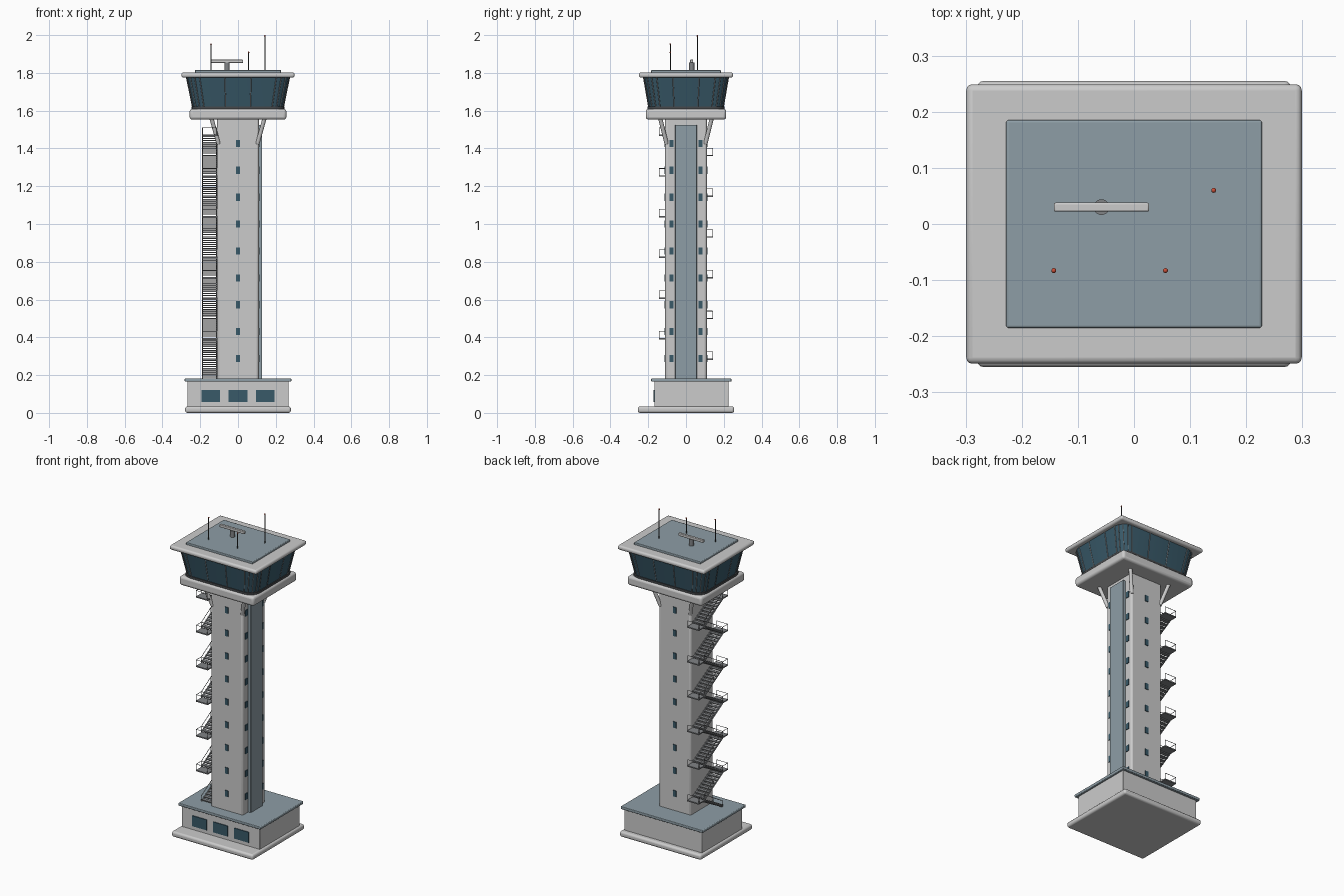
import bpy, bmesh, math
from mathutils import Vector

if "Cube" in bpy.data.objects:
    bpy.data.objects.remove(bpy.data.objects["Cube"])


def material(name, col):
    m = bpy.data.materials.new(name)
    m.diffuse_color = (*col, 1)
    m.use_nodes = True
    m.node_tree.nodes["Principled BSDF"].inputs["Base Color"].default_value = m.diffuse_color
    return m


CONCRETE = material("concrete", (0.62, 0.63, 0.60))
SLATE = material("slate", (0.27, 0.34, 0.38))
GLASS = material("glass", (0.04, 0.10, 0.14))
DARK = material("dark_metal", (0.06, 0.065, 0.07))
STEEL = material("steel", (0.22, 0.23, 0.24))
RED = material("red", (0.6, 0.08, 0.04))


def finish(name, bm, mat, bevel=0, segs=3):
    bmesh.ops.recalc_face_normals(bm, faces=bm.faces)
    me = bpy.data.meshes.new(name)
    bm.to_mesh(me)
    bm.free()
    me.materials.append(mat)
    ob = bpy.data.objects.new(name, me)
    bpy.context.collection.objects.link(ob)
    if bevel:
        mod = ob.modifiers.new("bevel", "BEVEL")
        mod.width, mod.segments = bevel, segs
    bpy.ops.object.select_all(action='DESELECT')
    bpy.context.view_layer.objects.active = ob
    ob.select_set(True)
    bpy.ops.object.shade_smooth_by_angle(angle=math.radians(35))
    return ob


def add_box(bm, lo, hi):
    vs = bmesh.ops.create_cube(bm, size=1)["verts"]
    for v in vs:
        v.co = Vector([(l + h) / 2 + c * (h - l) for l, h, c in zip(lo, hi, v.co)])


def add_rod(bm, a, b, r, n=8):
    a, b = Vector(a), Vector(b)
    d = b - a
    vs = bmesh.ops.create_cone(bm, cap_ends=True, segments=n, radius1=r, radius2=r,
                               depth=d.length)["verts"]
    q = d.to_track_quat('Z', 'Y')
    for v in vs:
        v.co = q @ v.co + (a + b) / 2


def boxes(name, items, mat, bevel=0, segs=3):
    bm = bmesh.new()
    for lo, hi in items:
        add_box(bm, lo, hi)
    return finish(name, bm, mat, bevel, segs)


def rods(name, items, mat, r, n=8):
    bm = bmesh.new()
    for a, b in items:
        add_rod(bm, a, b, r, n)
    return finish(name, bm, mat)


def slab(name, x, y, z0, z1, mat, bevel=0):
    return boxes(name, [((-x, -y, z0), (x, y, z1))], mat, bevel)


# Base building
slab("footing", 0.28, 0.255, 0.0, 0.034, CONCRETE, 0.012)
boxes("base_building", [((-0.268, -0.168, 0.03), (0.268, 0.225, 0.17))], CONCRETE, 0.004)
boxes("base_roof", [((-0.282, -0.184, 0.165), (0.282, 0.24, 0.182))], SLATE, 0.004)
boxes("base_windows", [((x - 0.05, -0.173, 0.057), (x + 0.05, -0.16, 0.122))
                       for x in (-0.144, 0, 0.144)], GLASS)

# Shaft with side panel and window slots
slab("shaft", 0.11, 0.11, 0.17, 1.57, CONCRETE, 0.012)
boxes("lift_panel", [((0.1, -0.058, 0.18), (0.128, 0.058, 1.525))], SLATE, 0.003)
slots = []
for i in range(9):
    z0, z1 = 0.288 + i * 0.1423 - 0.019, 0.288 + i * 0.1423 + 0.019
    for s in (-1, 1):
        y0, y1 = sorted((s * 0.1, s * 0.114))
        slots.append(((-0.011, y0, z0), (0.011, y1, z1)))
        slots.append(((0.1, s * 0.076 - 0.011, z0), (0.114, s * 0.076 + 0.011, z1)))
boxes("shaft_windows", slots, GLASS)

# Corner struts
rods("corner_struts", [((sx * 0.103, sy * 0.103, 1.425), (sx * 0.142, sy * 0.138, 1.565))
                       for sx in (-1, 1) for sy in (-1, 1)], CONCRETE, 0.011, 12)


# Control cab
def ring(x, y, r, z, n=4):
    pts = []
    for k, (sx, sy) in enumerate([(1, 1), (-1, 1), (-1, -1), (1, -1)]):
        for i in range(n + 1):
            a = math.pi / 2 * (k + i / n)
            pts.append(Vector((sx * (x - r) + r * math.cos(a), sy * (y - r) + r * math.sin(a), z)))
    return pts


def loft(name, rings, mat):
    bm = bmesh.new()
    vs = [[bm.verts.new(p) for p in rg] for rg in rings]
    n = len(vs[0])
    for a, b in zip(vs, vs[1:]):
        for i in range(n):
            bm.faces.new((a[i], a[(i + 1) % n], b[(i + 1) % n], b[i]))
    bm.faces.new(vs[0])
    bm.faces.new(vs[-1])
    return finish(name, bm, mat)


slab("cab_floor", 0.256, 0.213, 1.553, 1.61, CONCRETE, 0.014)
loft("cab_sill", [ring(0.247, 0.203, 0.06, 1.605), ring(0.247, 0.203, 0.06, 1.622)], DARK)
low, high = ring(0.24, 0.197, 0.06, 1.615), ring(0.274, 0.226, 0.07, 1.782)
loft("cab_glass", [low, high], GLASS)
bars = [(a, b) for a, b in zip(low, high)]
for s in (-1, 1):
    for t in (-1, 1):
        bars.append(((t * 0.065, s * 0.197, 1.615), (t * 0.07, s * 0.226, 1.782)))
        bars.append(((s * 0.24, t * 0.062, 1.615), (s * 0.274, t * 0.07, 1.782)))
rods("cab_mullions", bars, STEEL, 0.0028, 6)
slab("cab_roof", 0.299, 0.249, 1.775, 1.802, CONCRETE, 0.011)
slab("roof_deck", 0.228, 0.185, 1.795, 1.815, SLATE, 0.004)

# Roof equipment
rods("radar_pedestal", [((-0.058, 0.03, 1.81), (-0.058, 0.03, 1.855))], STEEL, 0.014, 20)
boxes("radar_bar", [((-0.143, 0.022, 1.853), (0.027, 0.038, 1.87))], CONCRETE, 0.003, 2)
masts = [(-0.143, -0.083, 1.957), (0.056, -0.083, 1.913), (0.142, 0.06, 2.0)]
rods("antennas", [((x, y, 1.81), (x, y, z - 0.004)) for x, y, z in masts], DARK, 0.0028)
bm = bmesh.new()
for x, y, z in masts:
    for v in bmesh.ops.create_uvsphere(bm, u_segments=10, v_segments=6, radius=0.0045)["verts"]:
        v.co += Vector((x, y, z - 0.0045))
finish("antenna_lights", bm, RED)

# Zigzag outside stair on the left side
XO, XI, RISE, STEPS, END = -0.188, -0.108, 0.1078, 9, 0.09
treads, landings, rails, stringers = [], [], [], []
for f in range(12):
    z, d = 0.18 + f * RISE, 1 if f % 2 == 0 else -1
    for i in range(STEPS):
        y = d * (-END + (i + 0.5) * 2 * END / STEPS)
        zt = z + (i + 1) * RISE / (STEPS + 1)
        treads.append(((XO, y - 0.011, zt - 0.003), (XI, y + 0.011, zt + 0.003)))
    y0, y1 = sorted((d * 0.085, d * 0.143))
    zl = z + RISE
    landings.append(((XO, y0, zl - 0.007), (XI, y1, zl)))
    for x in (XO, -0.114):
        stringers.append(((x, -d * END, z), (x, d * END, zl - 0.004)))
    h = Vector((0, 0, 0.036))
    a, b, c = Vector((XO, -d * END, z)), Vector((XO, d * END, zl)), Vector((XO, d * 0.141, zl))
    e = Vector((-0.112, d * 0.141, zl))
    rails += [(a + h, b + h), (b + h, c + h), (c + h, e + h)]
    rails += [(p, p + h) for p in (a, (a + b) / 2, b, c, e)]
boxes("stair_treads", treads, STEEL)
boxes("stair_landings", landings, STEEL)
rods("stair_stringers", stringers, STEEL, 0.004, 6)
rods("stair_rails", rails, STEEL, 0.0016, 6)
